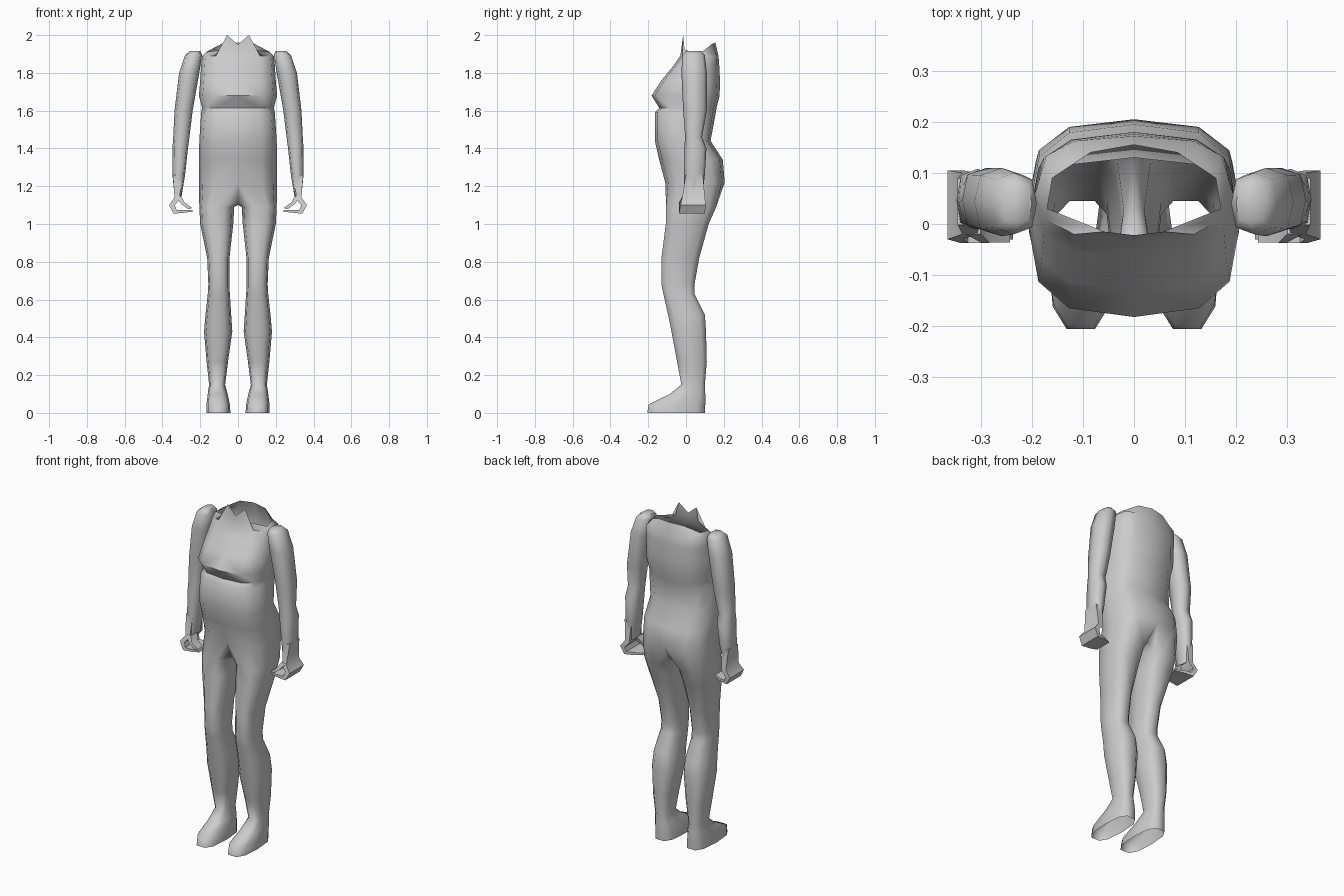
import bpy, bmesh
from math import sin, cos, radians

if "Cube" in bpy.data.objects:
    bpy.data.objects.remove(bpy.data.objects["Cube"], do_unlink=True)

grey = bpy.data.materials.new("plain grey")
grey.use_nodes = True
grey.diffuse_color = (0.6, 0.6, 0.6, 1)
grey.node_tree.nodes["Principled BSDF"].inputs["Base Color"].default_value = (0.6, 0.6, 0.6, 1)


def power(v, p):
    return 0.0 if abs(v) < 1e-6 else (abs(v) ** p) * (1 if v > 0 else -1)


def oval(bm, angles, z, x0, x1, yf, yb, p=0.7):
    """Rounded cross-section; angle 0 faces the front, 90 the outer side."""
    cx, hw, cy, hd = (x0 + x1) / 2, (x1 - x0) / 2, (yf + yb) / 2, (yb - yf) / 2
    top = max(power(cos(radians(a)), p) for a in angles)
    return [bm.verts.new((cx + hw * power(sin(radians(a)), p),
                          cy - hd * power(cos(radians(a)), p) / top, z)) for a in angles]


def bridge(bm, a, b, closed=True):
    n = len(a)
    for i in range(n if closed else n - 1):
        j = (i + 1) % n
        bm.faces.new((a[i], a[j], b[j], b[i]))


def finish(bm, name, angle=60):
    """Turn the left half into a mirrored, smooth object."""
    bmesh.ops.recalc_face_normals(bm, faces=bm.faces)
    mesh = bpy.data.meshes.new(name)
    bm.to_mesh(mesh)
    bm.free()
    mesh.materials.append(grey)
    ob = bpy.data.objects.new(name, mesh)
    bpy.context.collection.objects.link(ob)
    bpy.ops.object.select_all(action='DESELECT')
    ob.select_set(True)
    bpy.context.view_layer.objects.active = ob
    bpy.ops.object.shade_smooth_by_angle(angle=radians(angle))
    mirror = ob.modifiers.new("mirror", 'MIRROR')
    mirror.use_clip = True
    return ob


# Torso, open at the neck, with a small raised collar in front
bm = bmesh.new()
neck = [(0, -.022, 1.95), (.058, -.015, 2.0), (.075, -.008, 1.925), (.17, .03, 1.91),
        (.16, .09, 1.915), (.085, .14, 1.955), (0, .155, 1.96)]
previous = [bm.verts.new(c) for c in neck]
half = [k * 30 for k in range(7)]
for z, w, yf, yb in [(1.89, .19, -.03, .172), (1.84, .195, -.065, .176), (1.76, .2, -.13, .18),
                     (1.68, .207, -.182, .178), (1.615, .19, -.142, .162), (1.59, .195, -.165, .158),
                     (1.44, .205, -.165, .13), (1.34, .206, -.142, .195), (1.22, .206, -.11, .205)]:
    ring = oval(bm, half, z, -w, w, yf, yb)
    bridge(bm, previous, ring, closed=False)
    previous = ring

# Crotch and leg, running down to the open sole of the foot
crotch = [bm.verts.new(c) for c in [(0, .12, 1.14), (0, .03, 1.1), (0, -.06, 1.12)]]
previous = previous + crotch
around = [90 + (k - 3) * 36 for k in range(10)]
for z, x0, x1, yf, yb in [(1.09, .02, .205, -.105, .16), (1.0, .025, .2, -.107, .12),
                          (.82, .045, .163, -.13, .07), (.68, .046, .157, -.13, .045),
                          (.63, .043, .16, -.12, .045), (.52, .036, .172, -.095, .1),
                          (.43, .03, .18, -.077, .106), (.27, .053, .166, -.047, .11),
                          (.15, .068, .153, -.025, .1), (.1, .055, .16, -.085, .102),
                          (.045, .043, .167, -.198, .102), (0, .04, .168, -.205, .1)]:
    ring = oval(bm, around, z, x0, x1, yf, yb)
    bridge(bm, previous, ring)
    previous = ring
finish(bm, "body")

# Arm, from the capped shoulder to the wrist
bm = bmesh.new()
previous = None
eight = [k * 45 for k in range(8)]
for z, x0, x1, yf, yb in [(1.915, .2, .255, 0, .08), (1.895, .19, .28, -.02, .1),
                          (1.8, .205, .312, -.024, .11), (1.6, .24, .336, -.015, .11),
                          (1.46, .257, .343, -.004, .085), (1.4, .265, .347, -.01, .108),
                          (1.26, .28, .347, -.01, .1), (1.14, .3, .335, -.012, .085)]:
    ring = oval(bm, eight, z, x0, x1, yf, yb)
    if previous:
        bridge(bm, previous, ring)
    else:
        bm.faces.new(ring)
    previous = ring
bm.faces.new(previous)
finish(bm, "arm")


def curled_strip(name, path):
    """Thin strip in x and z: each step has outer and inner points and a depth span."""
    bm = bmesh.new()
    rings = []
    for xo, zo, xi, zi, yf, yb in path:
        rings.append([bm.verts.new(c) for c in
                      [(xo, yf, zo), (xo, yb, zo), (xi, yb, zi), (xi, yf, zi)]])
    for a, b in zip(rings, rings[1:]):
        bridge(bm, a, b)
    bm.faces.new(rings[0])
    bm.faces.new(rings[-1])
    finish(bm, name, 50)


# Palm and fingers curling inwards, with the thumb closing the loop
curled_strip("hand", [(.345, 1.26, .3, 1.26, -.002, .09), (.336, 1.14, .308, 1.13, -.02, .1),
                      (.365, 1.1, .335, 1.1, -.03, .105), (.34, 1.055, .325, 1.075, -.037, .1),
                      (.285, 1.06, .285, 1.075, -.037, .09), (.237, 1.066, .243, 1.075, -.03, .07)])
curled_strip("thumb", [(.33, 1.145, .3, 1.145, -.02, .04), (.3, 1.105, .283, 1.115, -.036, .02),
                       (.262, 1.078, .243, 1.085, -.036, .01)])
